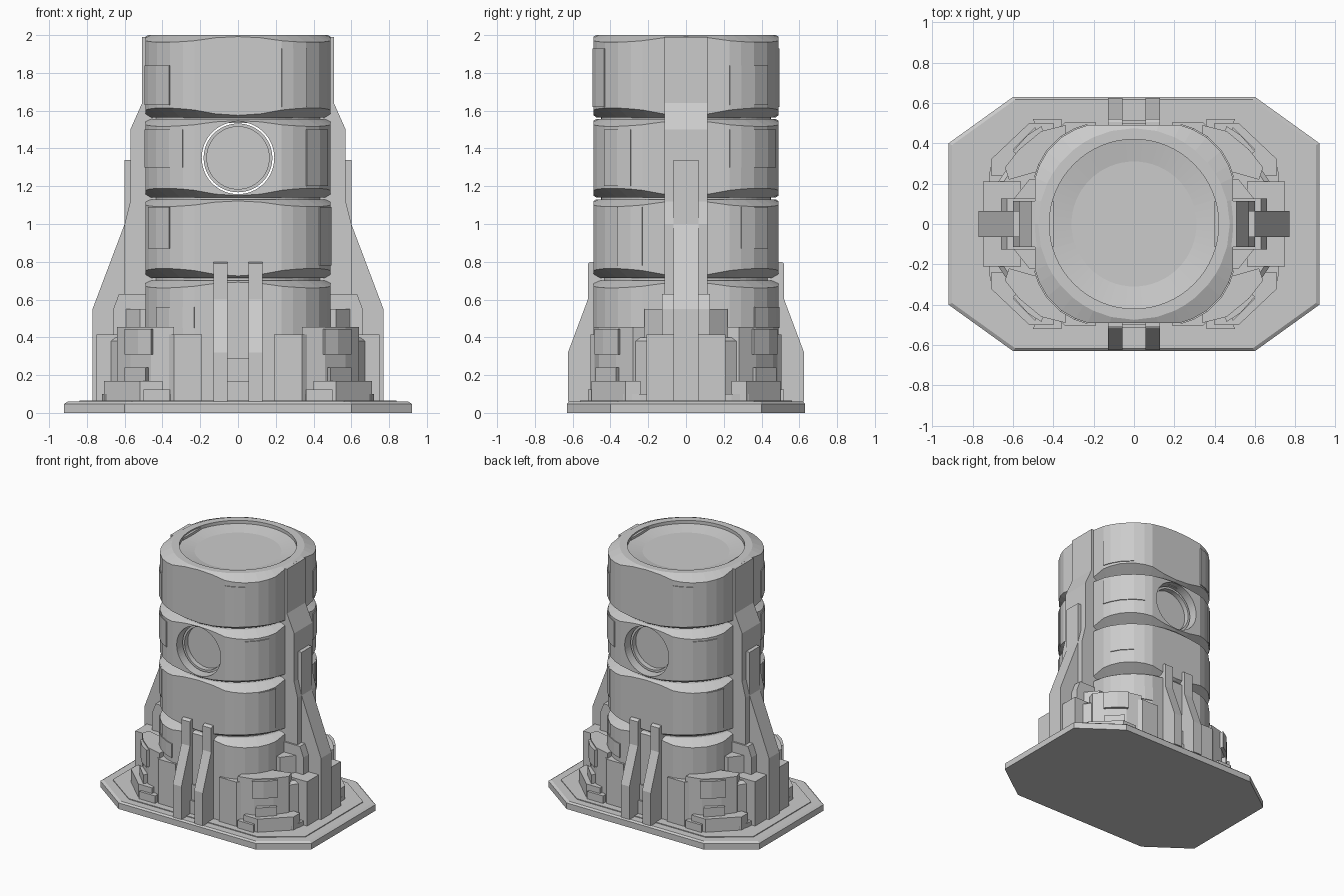
import bpy, bmesh
from math import cos, sin, pi, hypot
from mathutils import Vector

cube = bpy.data.objects.get("Cube")
if cube:
    bpy.data.objects.remove(cube)

grey = bpy.data.materials.new("plain grey")
grey.use_nodes = True
grey.diffuse_color = (0.6, 0.6, 0.6, 1)
grey.node_tree.nodes["Principled BSDF"].inputs["Base Color"].default_value = (0.6, 0.6, 0.6, 1)


def loft(name, rings):
    """Closed solid through rings with equal point counts."""
    bm = bmesh.new()
    rows = [[bm.verts.new(p) for p in ring] for ring in rings]
    n = len(rows[0])
    for a, b in zip(rows, rows[1:]):
        for i in range(n):
            j = (i + 1) % n
            bm.faces.new((a[i], a[j], b[j], b[i]))
    bm.faces.new(rows[0][::-1])
    bm.faces.new(rows[-1])
    bmesh.ops.recalc_face_normals(bm, faces=bm.faces)
    mesh = bpy.data.meshes.new(name)
    bm.to_mesh(mesh)
    bm.free()
    mesh.materials.append(grey)
    ob = bpy.data.objects.new(name, mesh)
    bpy.context.collection.objects.link(ob)
    return ob


def prism(name, pts, z0, z1, chamfer=0.0):
    rings = [[(x, y, z0) for x, y in pts], [(x, y, z1 - chamfer) for x, y in pts]]
    if chamfer:
        k = 1 - chamfer / 0.6
        rings.append([(x * k, y * k, z1) for x, y in pts])
    return loft(name, rings)


def box(name, x0, x1, y0, y1, z0, z1):
    return prism(name, [(x0, y0), (x1, y0), (x1, y1), (x0, y1)], z0, z1)


def fin(name, profile, centre, width, axis, sign):
    """Upright slab: profile of (outward, z), thickness across."""
    rings = []
    for t in (centre - width / 2, centre + width / 2):
        rings.append([(sign * d, t, z) if axis == "x" else (t, sign * d, z) for d, z in profile])
    return loft(name, rings)


def around(quarter):
    """Mirror a quarter outline (from +x to +y) into a full loop."""
    half = quarter + [(-x, y) for x, y in quarter[::-1]]
    loop = half + [(-x, -y) for x, y in half]
    return [p for i, p in enumerate(loop) if p != loop[i - 1]]


def circle(r, z, n=64):
    return [(r * cos(2 * pi * i / n), r * sin(2 * pi * i / n), z) for i in range(n)]


def cut(ob, cutter):
    mod = ob.modifiers.new("cut", "BOOLEAN")
    mod.operation, mod.solver, mod.object = "DIFFERENCE", "EXACT", cutter
    cutter.hide_render = True
    cutter.hide_set(True)
    cutter.display_type = "WIRE"


def drum(name, r, y0, y1):
    return loft(name, [[(x, y, z + 1.35) for x, z, _ in circle(r, 0)] for y in (y0, y1)])


# Base plate
plate = [(0.92, 0.40), (0.60, 0.63)]
prism("base_plate", around(plate), 0, 0.06, 0.012)
prism("base_deck", around([(0.84, 0.36), (0.56, 0.56)]), 0.05, 0.066)

# Tower tiers: rounded square with a conical chamfer at both ends
corner = [(0.49, 0.23), (0.47, 0.29), (0.43, 0.36), (0.36, 0.43), (0.29, 0.47), (0.23, 0.49)]
body = around([(0.49, 0), (0.49, 0.12)] + corner + [(0.12, 0.49), (0, 0.49)])


def tier_ring(z, slope):
    ring = []
    for x, y in body:
        r = hypot(x, y)
        ring.append((x, y, z + slope * (0.008 + (r - 0.49) * 0.42)))
    return ring


def inner_ring(z):
    return [(x * 0.475 / hypot(x, y), y * 0.475 / hypot(x, y), z) for x, y in body]


tiers = []
for i, (lo, hi) in enumerate([(0.06, 0.70), (0.715, 1.13), (1.14, 1.555), (1.565, 2.0)]):
    tiers.append(loft(f"tower_tier_{i + 1}",
                      [inner_ring(lo), tier_ring(lo, 1.3), tier_ring(hi, -1), inner_ring(hi)]))
    if i:
        loft(f"tier_joint_{i}", [circle(0.45, lo - 0.03), circle(0.45, lo + 0.01)])

# Shallow dish in the roof
cut(tiers[3], loft("roof_dish_cutter", [circle(0.31, 1.955), circle(0.42, 1.975), circle(0.42, 2.1)]))

# Round port through the third tier, with a loose plug and lens recess
cut(tiers[2], drum("port_cutter", 0.192, -0.7, 0.7))
plug = drum("port_plug", 0.182, -0.43, 0.43)
for s in (-1, 1):
    cut(plug, drum("lens_cutter", 0.165, s * 0.39, s * 0.6))


# Thin raised panels wrapped round the tower corners
def corner_panel(name, first, last, z0, z1, sx, sy):
    pts = [Vector(p) for p in corner[first:last + 1]]
    outline = [p * 1.012 for p in pts] + [p * 0.97 for p in pts[::-1]]
    prism(name, [(p.x * sx, p.y * sy) for p in outline], z0, z1)


for s in (-1, 1):
    corner_panel("upper_panel", 0, 3, 1.63, 1.84, s, s)
    corner_panel("upper_strip", 3, 5, 1.62, 1.93, -s, s)
    corner_panel("middle_panel", 0, 4, 1.30, 1.50, s, s)
    corner_panel("middle_strip", 1, 3, 1.20, 1.50, s, -s)
    corner_panel("lower_panel", 1, 3, 0.87, 1.09, s, s)
    corner_panel("lower_strip", 0, 2, 0.78, 1.09, -s, s)
    corner_panel("foot_panel", 2, 5, 0.45, 0.56, s, s)

# Pedestal core and stepped skirt
prism("pedestal_core", around([(0.68, 0.20), (0.60, 0.32), (0.46, 0.44), (0.20, 0.47)]), 0.06, 0.40, 0.02)
prism("pedestal_step", around([(0.72, 0.24), (0.70, 0.33), (0.50, 0.48), (0.36, 0.49)]), 0.06, 0.10)
for sx in (-1, 1):
    box("side_block", sx * 0.56, sx * 0.75, -0.21, 0.21, 0.06, 0.415)
    for sy in (-1, 1):
        def m(pts):
            return [(x * sx, y * sy) for x, y in pts]
        prism("front_block", m([(0.19, 0.3), (0.37, 0.3), (0.37, 0.48), (0.34, 0.505), (0.19, 0.505)]), 0.06, 0.415)
        prism("corner_tower", m([(0.34, 0.3), (0.62, 0.22), (0.64, 0.28), (0.57, 0.37), (0.46, 0.46), (0.34, 0.49)]),
              0.06, 0.455)
        prism("corner_rib", m([(0.44, 0.38), (0.54, 0.32), (0.60, 0.37), (0.49, 0.48)]), 0.06, 0.24)
        prism("corner_ledge", m([(0.40, 0.4), (0.62, 0.24), (0.71, 0.24), (0.71, 0.32), (0.52, 0.50), (0.40, 0.50)]),
              0.06, 0.17)
        prism("corner_toe", m([(0.36, 0.4), (0.46, 0.4), (0.50, 0.52), (0.36, 0.52)]), 0.06, 0.125)
        # Raised equipment cover on the corner
        prism("corner_cover", m([(0.56, 0.33), (0.60, 0.36), (0.53, 0.44), (0.46, 0.485), (0.44, 0.44)]), 0.31, 0.445)
        # Shoulder beside the side buttress
        prism("shoulder_block", m([(0.44, 0.06), (0.60, 0.06), (0.60, 0.12), (0.52, 0.22), (0.44, 0.22)]), 0.38, 0.55)

# Twin fins and the panel between them, front and back
fin_profile = [(0.40, 0.06), (0.625, 0.06), (0.625, 0.32), (0.52, 0.60), (0.52, 0.79), (0.505, 0.80), (0.40, 0.80)]
for s in (-1, 1):
    for sx in (-1, 1):
        fin("twin_fin", fin_profile, sx * 0.093, 0.074, "y", s)
    for k, top in enumerate((0.29, 0.17)):
        d = 0.50 + 0.015 * k
        box("fin_infill", -0.058, 0.058, s * 0.4, s * d, 0.06, top)

# Side buttresses: tall rail, flanks and a slim outer fin
rail = [(0.40, 0.40), (0.60, 0.40), (0.60, 1.0), (0.57, 1.12), (0.57, 1.50), (0.508, 1.64), (0.508, 1.99), (0.40, 1.99)]
outer = [(0.45, 0.06), (0.77, 0.06), (0.77, 0.55), (0.60, 1.0), (0.60, 1.34), (0.45, 1.34)]
flank = [(0.45, 0.06), (0.66, 0.06), (0.66, 0.55), (0.63, 0.63), (0.45, 0.63)]
for s in (-1, 1):
    fin("side_rail", rail, 0, 0.23, "x", s)
    fin("side_fin", outer, 0, 0.13, "x", s)
    fin("side_flank", flank, 0, 0.255, "x", s)
